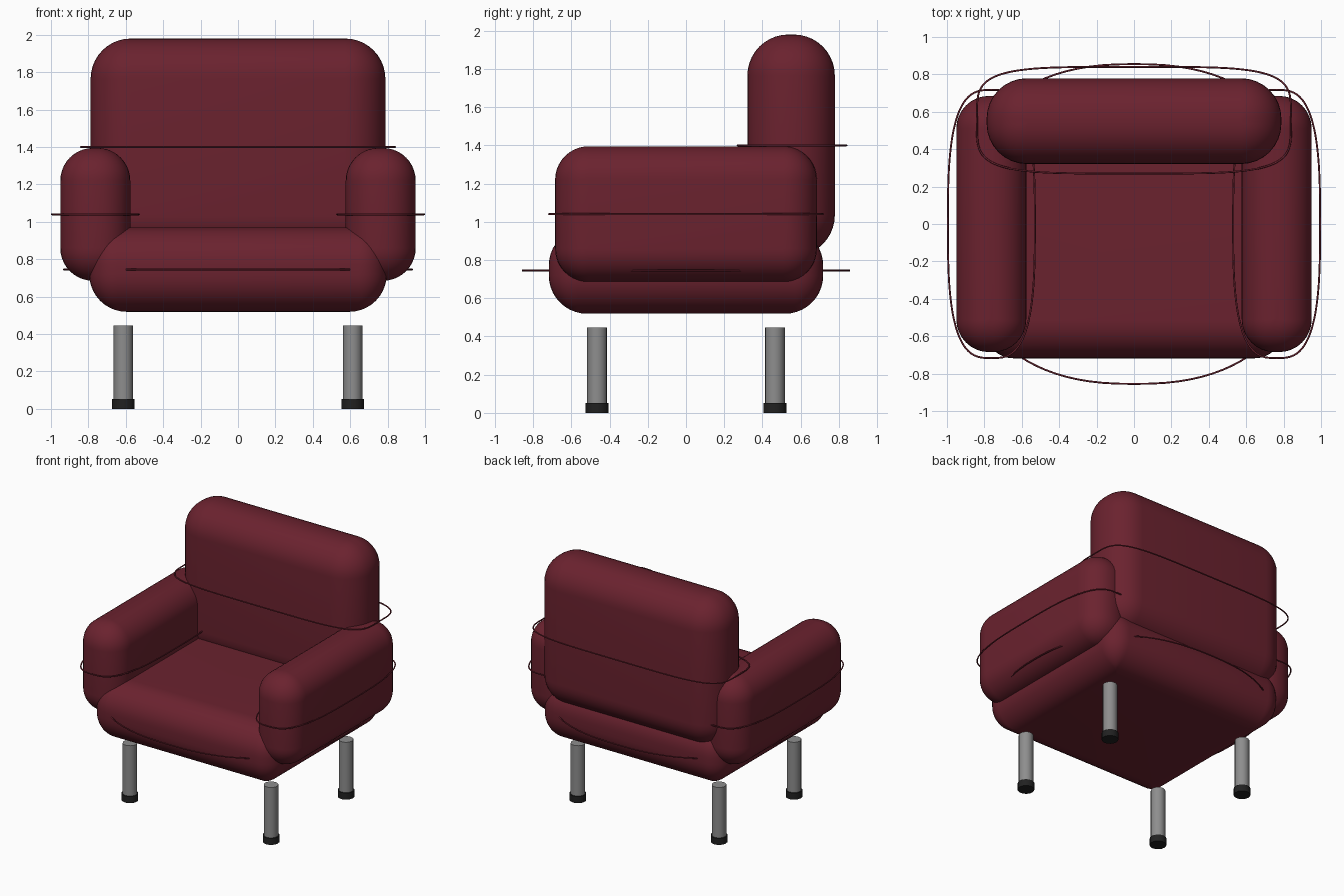
import bpy
import bmesh
from math import sin, cos, pi, copysign

if "Cube" in bpy.data.objects:
    bpy.data.objects.remove(bpy.data.objects["Cube"])


def material(name, rgb, roughness):
    m = bpy.data.materials.new(name)
    m.use_nodes = True
    m.diffuse_color = (*rgb, 1)
    node = m.node_tree.nodes["Principled BSDF"]
    node.inputs["Base Color"].default_value = (*rgb, 1)
    node.inputs["Roughness"].default_value = roughness
    return m


FABRIC = material("wine red fabric", (0.145, 0.016, 0.028), 0.8)
STEEL = material("grey metal", (0.27, 0.27, 0.27), 0.5)
RUBBER = material("black rubber", (0.015, 0.015, 0.015), 0.7)


def add_object(name, data, mat, location):
    obj = bpy.data.objects.new(name, data)
    data.materials.append(mat)
    obj.location = location
    bpy.context.collection.objects.link(obj)
    return obj


def smooth(obj):
    bpy.ops.object.select_all(action="DESELECT")
    obj.select_set(True)
    bpy.context.view_layer.objects.active = obj
    bpy.ops.object.shade_smooth_by_angle(angle=pi / 5)


def rounded_rectangle(hx, hy, radius, steps=8):
    """Outline of a rectangle with rounded corners, anticlockwise."""
    points = []
    for quarter, (sx, sy) in enumerate(((1, 1), (-1, 1), (-1, -1), (1, -1))):
        for i in range(steps + 1):
            a = (quarter + i / steps) * pi / 2
            points.append((sx * (hx - radius) + radius * cos(a),
                           sy * (hy - radius) + radius * sin(a)))
    return points


def cushion(name, centre, half, edge, corner, steps=10):
    """Stacked rounded outlines, drawn in towards the top and bottom."""
    hx, hy, hz = half
    levels = []
    for side in (-1, 1):
        for i in range(steps + 1):
            a = pi / 2 * (steps - i if side < 0 else i) / steps
            levels.append((side * (hz - edge + edge * sin(a)),
                           edge * (1 - cos(a))))
    bm = bmesh.new()
    rings = []
    for z, inset in levels:
        outline = rounded_rectangle(hx - inset, hy - inset,
                                    max(corner - inset, 0.004))
        rings.append([bm.verts.new((x, y, z)) for x, y in outline])
    for low, high in zip(rings, rings[1:]):
        for i in range(len(low)):
            j = (i + 1) % len(low)
            bm.faces.new((low[i], low[j], high[j], high[i]))
    bm.faces.new(rings[0][::-1])
    bm.faces.new(rings[-1])
    mesh = bpy.data.meshes.new(name)
    bm.to_mesh(mesh)
    bm.free()
    smooth(add_object(name, mesh, FABRIC, centre))


def piping(name, centre, hx, hy, squareness, count=96):
    """Thin closed cord around a cushion."""
    curve = bpy.data.curves.new(name, "CURVE")
    curve.dimensions = "3D"
    curve.bevel_depth = 0.005
    curve.bevel_resolution = 2
    spline = curve.splines.new("POLY")
    spline.points.add(count - 1)
    spline.use_cyclic_u = True
    for i, point in enumerate(spline.points):
        a = 2 * pi * i / count
        x = copysign(abs(cos(a)) ** (2 / squareness), cos(a))
        y = copysign(abs(sin(a)) ** (2 / squareness), sin(a))
        point.co = (hx * x, hy * y, 0, 1)
    add_object(name, curve, FABRIC, centre)


def cylinder(name, x, y, bottom, top, radius, mat):
    bm = bmesh.new()
    bmesh.ops.create_cone(bm, cap_ends=True, segments=16, radius1=radius,
                          radius2=radius, depth=top - bottom)
    mesh = bpy.data.meshes.new(name)
    bm.to_mesh(mesh)
    bm.free()
    smooth(add_object(name, mesh, mat, (x, y, (bottom + top) / 2)))


# Seat
cushion("seat", (0, 0, 0.745), (0.795, 0.718, 0.226), 0.2, 0.15)
piping("seat_piping", (0, 0, 0.745), 0.93, 0.855, 2.4)

# Backrest
cushion("backrest", (0, 0.55, 1.4), (0.788, 0.229, 0.58), 0.215, 0.215)
piping("backrest_piping", (0, 0.555, 1.4), 0.84, 0.285, 4.4)

# Armrests
for side, s in (("left", 1), ("right", -1)):
    cushion(side + "_armrest", (s * 0.763, 0, 1.04), (0.187, 0.685, 0.355),
            0.175, 0.175)
    piping(side + "_armrest_piping", (s * 0.7625, 0, 1.04), 0.2325, 0.717, 3)

# Legs and feet
for side, s in (("left", 1), ("right", -1)):
    for end, e in (("front", -1), ("back", 1)):
        name = end + "_" + side
        cylinder(name + "_leg", s * 0.613, e * 0.465, 0.04, 0.447, 0.052, STEEL)
        cylinder(name + "_foot", s * 0.613, e * 0.465, 0, 0.052, 0.06, RUBBER)
